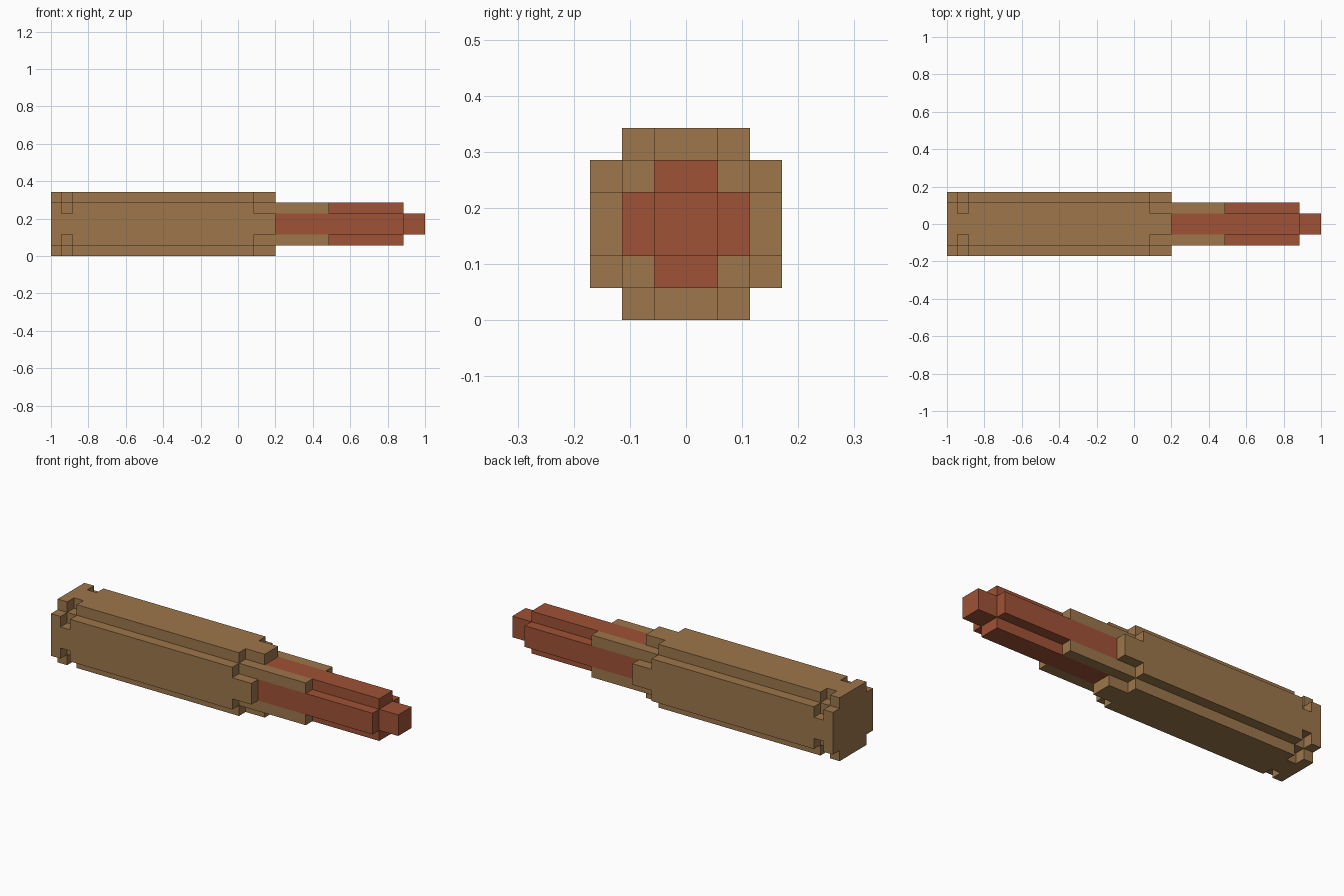
import bpy
import bmesh

if "Cube" in bpy.data.objects:
    bpy.data.objects.remove(bpy.data.objects["Cube"])

U = 2 / 35          # one block
MID = 3 * U         # height of the long axis


def material(name, rgb):
    m = bpy.data.materials.new(name)
    m.diffuse_color = (*rgb, 1)
    m.use_nodes = True
    m.node_tree.nodes["Principled BSDF"].inputs["Base Color"].default_value = m.diffuse_color
    return m


BROWN = material("wood_brown", (0.342, 0.184, 0.070))
RED = material("rust_red", (0.352, 0.084, 0.037))


def extrude(name, outline, start, end, mat):
    """Extrude a (y, z) outline along x, all measured in blocks."""
    bm = bmesh.new()
    verts = [bm.verts.new((start * U - 1, y * U, z * U + MID)) for y, z in outline]
    face = bm.faces.new(verts)
    moved = bmesh.ops.extrude_face_region(bm, geom=[face], use_keep_orig=True)["geom"]
    bmesh.ops.translate(bm, vec=((end - start) * U, 0, 0),
                        verts=[v for v in moved if isinstance(v, bmesh.types.BMVert)])
    bmesh.ops.recalc_face_normals(bm, faces=bm.faces)
    mesh = bpy.data.meshes.new(name)
    bm.to_mesh(mesh)
    bm.free()
    mesh.materials.append(mat)
    obj = bpy.data.objects.new(name, mesh)
    bpy.context.collection.objects.link(obj)
    return obj


def mirrored(quarter):
    """Complete an outline from its +y +z quarter."""
    back = quarter[::-1]
    return (quarter + [(-y, z) for y, z in back]
            + [(-y, -z) for y, z in quarter] + [(y, -z) for y, z in back])


stepped = mirrored([(3, 2), (2, 2), (2, 3)])
tabbed = mirrored([(3, 1), (2, 1), (2, 2), (1, 2), (1, 3)])
cross = mirrored([(2, 1), (1, 1), (1, 2)])
square = mirrored([(1, 1)])

# Thick body with a notched ring near its end and tabs at its mouth
extrude("end_cap", stepped, 0, 1, BROWN)
extrude("notched_ring", tabbed, 1, 2, BROWN)
extrude("body", stepped, 2, 19, BROWN)
extrude("mouth_tabs", tabbed, 19, 21, BROWN)

# Corner rails around the core
for sy in (-1, 1):
    for sz in (-1, 1):
        rail = [(sy, sz), (2 * sy, sz), (2 * sy, 2 * sz), (sy, 2 * sz)]
        extrude("corner_rail", rail, 21, 26, BROWN)

# Red core and its narrow tip
extrude("core", cross, 21, 33, RED)
extrude("tip", square, 33, 35, RED)
